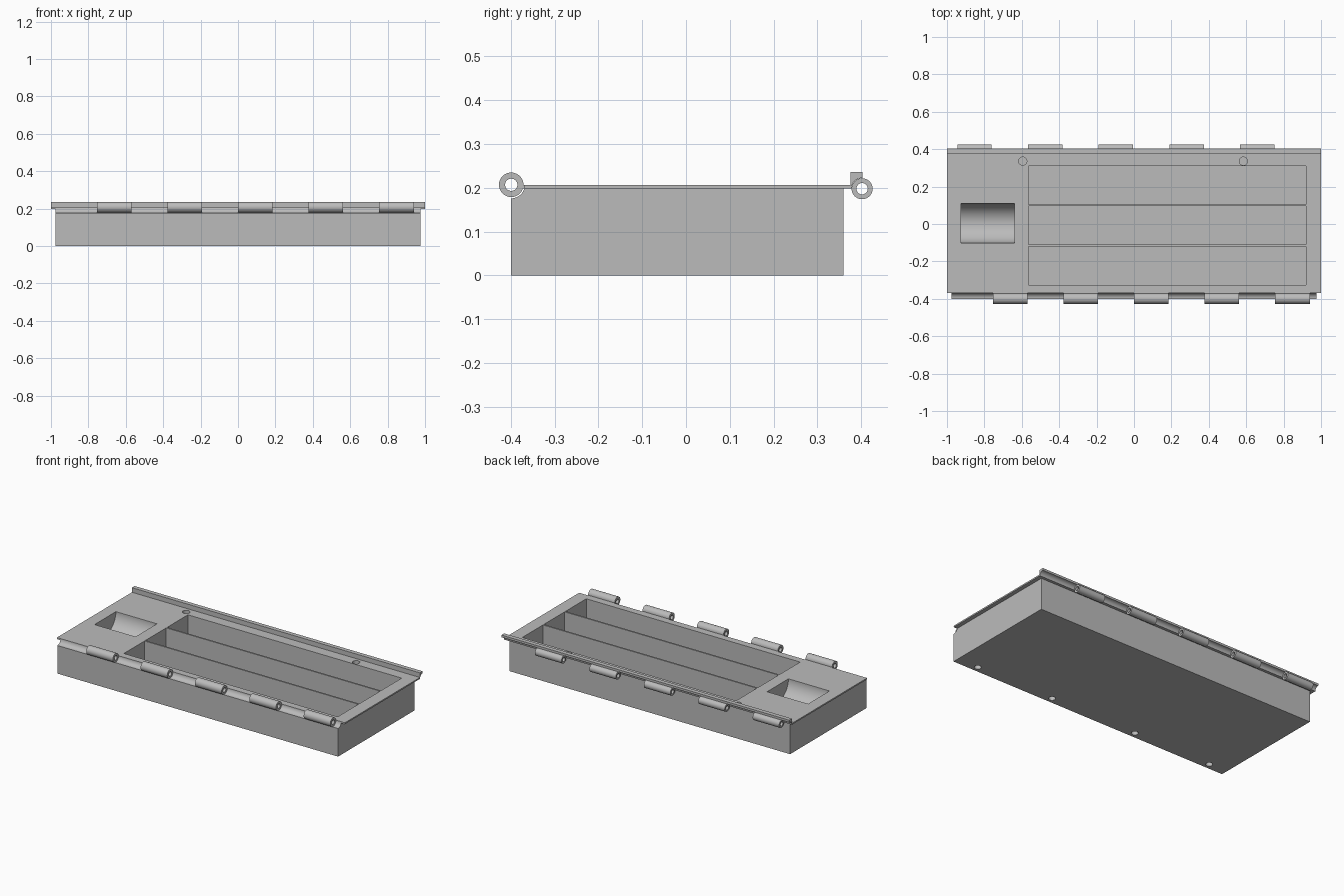
import bpy, bmesh, math

if "Cube" in bpy.data.objects:
    bpy.data.objects.remove(bpy.data.objects["Cube"])

grey = bpy.data.materials.new("mid_grey")
grey.diffuse_color = (0.5, 0.5, 0.5, 1)
grey.use_nodes = True
grey.node_tree.nodes["Principled BSDF"].inputs["Base Color"].default_value = grey.diffuse_color


def make(name, bm):
    bmesh.ops.recalc_face_normals(bm, faces=bm.faces)
    me = bpy.data.meshes.new(name)
    bm.to_mesh(me)
    bm.free()
    me.materials.append(grey)
    ob = bpy.data.objects.new(name, me)
    bpy.context.collection.objects.link(ob)
    return ob


def extrude_x(name, profile, x0, x1):
    """Extrude a closed (y, z) outline along x."""
    bm = bmesh.new()
    f = bm.faces.new([bm.verts.new((x0, y, z)) for y, z in profile])
    ext = bmesh.ops.extrude_face_region(bm, geom=[f])["geom"]
    moved = [v for v in ext if isinstance(v, bmesh.types.BMVert)]
    bmesh.ops.translate(bm, vec=(x1 - x0, 0, 0), verts=moved)
    return make(name, bm)


def box(name, x0, x1, y0, y1, z0, z1):
    return extrude_x(name, [(y0, z0), (y1, z0), (y1, z1), (y0, z1)], x0, x1)


def circle(y, z, r, n=48):
    return [(y + r * math.cos(2 * math.pi * i / n), z + r * math.sin(2 * math.pi * i / n))
            for i in range(n)]


def rod(name, x0, x1, y, z, r):
    return extrude_x(name, circle(y, z, r), x0, x1)


def disc(name, x, y, z0, z1, r, n=32):
    bm = bmesh.new()
    bmesh.ops.create_cone(bm, cap_ends=True, segments=n, radius1=r, radius2=r, depth=z1 - z0)
    bmesh.ops.translate(bm, vec=(x, y, (z0 + z1) / 2), verts=bm.verts)
    return make(name, bm)


def smooth(ob):
    bpy.ops.object.select_all(action="DESELECT")
    ob.select_set(True)
    bpy.context.view_layer.objects.active = ob
    bpy.ops.object.shade_smooth_by_angle(angle=math.radians(30))


def cut(ob, cutters):
    """Subtract every cutter from the part, then remove the cutters."""
    bpy.context.view_layer.objects.active = ob
    for c in cutters:
        c.hide_render = True
        m = ob.modifiers.new("cut", "BOOLEAN")
        m.operation, m.solver, m.object = "DIFFERENCE", "EXACT", c
        bpy.ops.object.modifier_apply(modifier=m.name)
        bpy.data.objects.remove(c)
    smooth(ob)


def tube(name, x0, x1, y, z, outer, inner, n=32):
    """Hollow hinge knuckle along x."""
    bm = bmesh.new()
    rings = [[bm.verts.new((x, a, b)) for a, b in circle(y, z, r, n)]
             for x, r in ((x0, outer), (x1, outer), (x1, inner), (x0, inner))]
    for k in range(4):
        a, b = rings[k], rings[(k + 1) % 4]
        for i in range(n):
            j = (i + 1) % n
            bm.faces.new((a[i], a[j], b[j], b[i]))
    ob = make(name, bm)
    smooth(ob)
    return ob


FRONT = (-0.399, 0.207)   # front hinge axis (y, z)
BACK = (0.402, 0.198)     # back hinge axis (y, z)
SLOTS = [(-0.325, -0.12), (-0.11, 0.095), (0.105, 0.31)]


def openings():
    """Cutters shared by the tray and its top plate."""
    cs = [box("slot_cutter", -0.565, 0.92, a, b, 0.02, 0.3) for a, b in SLOTS]
    cs.append(rod("scoop_cutter", -0.925, -0.64, 0.004, 0.207, 0.106))
    cs += [disc("peg_hole_cutter", x, 0.336, 0.17, 0.3, 0.022) for x in (-0.595, 0.585)]
    cs.append(rod("front_groove_cutter", -1.1, 1.1, *FRONT, 0.031))
    return cs


# Tray with long slots, rounded scoop and underside holes
tray = box("tray", -0.975, 0.975, -0.40, 0.36, 0, 0.198)
cut(tray, openings() + [disc("bottom_hole_cutter", x, -0.363, -0.05, 0.03, 0.02)
                        for x in (-0.85, -0.31, 0.29, 0.83)])

# Top plate with raised back lip, hollowed around the back hinge
plate = extrude_x("top_plate", [(-0.375, 0.198), (0.403, 0.198), (0.403, 0.236),
                                (0.376, 0.236), (0.376, 0.207), (-0.375, 0.207)], -1, 1)
cut(plate, openings() + [rod("back_groove_cutter", -1.1, 1.1, *BACK, 0.0245)])

# Hinge knuckles along both long edges
for i in range(5):
    x = -0.755 + i * 0.3775
    tube("front_knuckle", x, x + 0.185, *FRONT, 0.028, 0.014)
    box("front_knuckle_web", x, x + 0.185, -0.373, -0.366, 0.198, 0.207)
    x = -0.945 + i * 0.378
    tube("back_knuckle", x, x + 0.184, *BACK, 0.024, 0.013)
